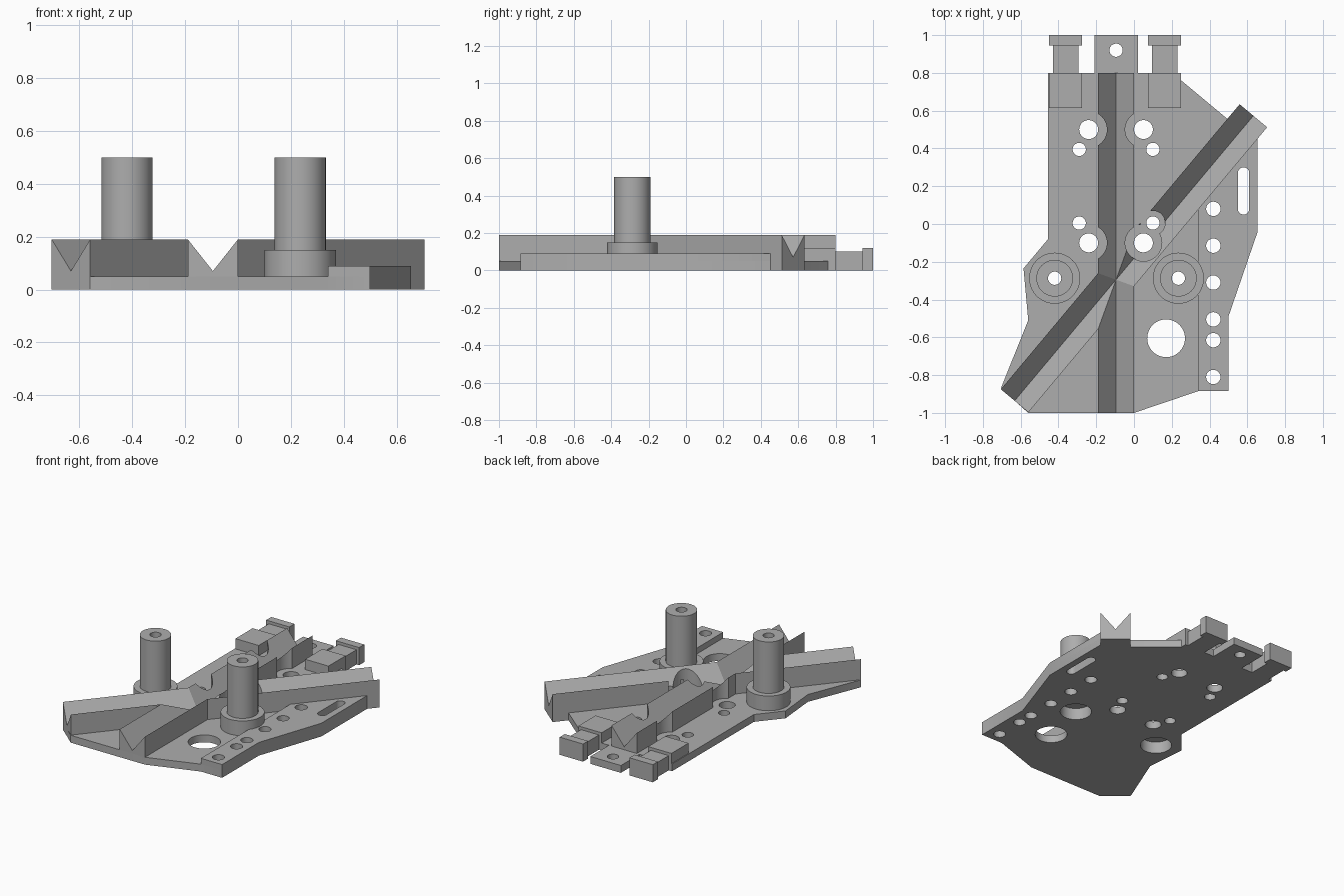
import bpy, bmesh, math
from mathutils import Matrix, Vector

if "Cube" in bpy.data.objects:
    bpy.data.objects.remove(bpy.data.objects["Cube"])

grey = bpy.data.materials.new("machined grey")
grey.use_nodes = True
colour = (0.42, 0.42, 0.42, 1)
grey.diffuse_color = colour
grey.node_tree.nodes["Principled BSDF"].inputs["Base Color"].default_value = colour


def finish(name, bm):
    bmesh.ops.recalc_face_normals(bm, faces=bm.faces)
    mesh = bpy.data.meshes.new(name)
    bm.to_mesh(mesh)
    bm.free()
    mesh.materials.append(grey)
    ob = bpy.data.objects.new(name, mesh)
    bpy.context.collection.objects.link(ob)
    return ob


def add_prism(bm, outline, z0, z1):
    face = bm.faces.new([bm.verts.new((x, y, z0)) for x, y in outline])
    top = bmesh.ops.extrude_face_region(bm, geom=[face])["geom"]
    verts = [v for v in top if isinstance(v, bmesh.types.BMVert)]
    bmesh.ops.translate(bm, verts=verts, vec=(0, 0, z1 - z0))


def add_box(bm, x0, x1, y0, y1, z0, z1):
    add_prism(bm, [(x0, y0), (x1, y0), (x1, y1), (x0, y1)], z0, z1)


def circle(x, y, r, n=48):
    return [(x + r * math.cos(math.tau * i / n), y + r * math.sin(math.tau * i / n))
            for i in range(n)]


def prism(name, outline, z0, z1):
    bm = bmesh.new()
    add_prism(bm, outline, z0, z1)
    return finish(name, bm)


def sweep(name, profile, start, end):
    """Run an upright profile (across, height) straight from start to end."""
    bm = bmesh.new()
    a, b = Vector((*start, 0)), Vector((*end, 0))
    length = (b - a).length
    add_prism(bm, profile, 0, length)
    along = (b - a).normalized()
    across = along.cross(Vector((0, 0, 1)))
    frame = Matrix((across, (0, 0, 1), along)).transposed().to_4x4()
    bmesh.ops.transform(bm, matrix=Matrix.Translation(a) @ frame, verts=bm.verts)
    return finish(name, bm)


def cut(ob, *cutters):
    for cutter in cutters:
        mod = ob.modifiers.new("cut", "BOOLEAN")
        mod.operation = "DIFFERENCE"
        mod.solver = "EXACT"
        mod.use_self = True
        mod.object = cutter
        bpy.context.view_layer.objects.active = ob
        bpy.ops.object.modifier_apply(modifier=mod.name)


TOP, VALLEY, HALF, FLOOR, STEP = 0.19, 0.07, 0.095, 0.05, 0.09

# Base plate and raised side strip
plate = prism("base_plate", [
    (-0.455, 0.8), (-0.455, -0.08), (-0.585, -0.235), (-0.56, -0.51),
    (-0.705, -0.87), (-0.56, -1), (0, -1), (0.34, -0.885), (0.5, -0.885),
    (0.5, -0.49), (0.655, -0.04), (0.655, 0.45), (0.49, 0.56), (0.25, 0.76),
    (0.25, 0.8), (0.02, 0.8), (0.02, 1), (-0.21, 1), (-0.21, 0.8)], 0, FLOOR)
strip = prism("side_strip", [
    (0.34, -0.885), (0.5, -0.885), (0.5, -0.49), (0.655, -0.04),
    (0.655, 0.45), (0.65, 0.47), (0.34, 0.1)], 0, STEP)

# Two crossing rails with V grooves
rail_profile = [(-HALF, 0), (HALF, 0), (HALF, TOP), (0, VALLEY), (-HALF, TOP)]
groove_profile = [(0, VALLEY), (HALF * 1.1, VALLEY + 0.132), (-HALF * 1.1, VALLEY + 0.132)]
paths = {"long": ((-0.095, -1), (-0.095, 0.8)),
         "diagonal": ((-0.632, -0.936), (0.632, 0.573))}
rails = {k: sweep(k + "_rail", rail_profile, *p) for k, p in paths.items()}
grooves = {k: sweep(k + "_groove_cutter", groove_profile, *p) for k, p in paths.items()}
cut(rails["long"], grooves["diagonal"])
cut(rails["diagonal"], grooves["long"])

# Through holes, slot and screw-head clearances
big_holes = [(x, y) for x in (-0.24, 0.05) for y in (0.5, -0.1)]
small_holes = [(x, y) for x in (-0.29, 0.1) for y in (0.395, 0.005)]
strip_holes = [(0.42, y) for y in (0.08, -0.115, -0.31, -0.505, -0.615, -0.81)]
holes = bmesh.new()
for places, r in ((big_holes, 0.05), (small_holes, 0.035), (strip_holes, 0.038),
                  ([(-0.095, 0.92)], 0.035), ([(0.17, -0.605)], 0.1)):
    for x, y in places:
        add_prism(holes, circle(x, y, r), -0.1, 0.4)
arc = circle(0, 0, 0.03)
slot = [(0.58 + x, (0.27 if i < 24 else 0.08) + y) for i, (x, y) in enumerate(arc)]
add_prism(holes, slot, -0.1, 0.4)
hole_cutter = finish("hole_cutter", holes)

clear = bmesh.new()
for x, y in big_holes:
    add_prism(clear, circle(x, y, 0.097), FLOOR, 0.4)
clearance_cutter = finish("clearance_cutter", clear)
relief_cutter = prism("relief_cutter", circle(0.1, 0.005, 0.065), FLOOR, 0.4)
for rail in rails.values():
    cut(rail, clearance_cutter, relief_cutter, hole_cutter)

# Hollow posts on round bosses, counterbored from below
posts, temporary = [], []
for side, x in (("right", -0.42), ("left", 0.235)):
    y = -0.287
    boss = prism(side + "_boss", circle(x, y, 0.135, 64), 0.01, 0.15)
    post = prism(side + "_post", circle(x, y, 0.097, 64), 0.13, 0.5)
    bore = prism(side + "_bore_cutter", circle(x, y, 0.035), -0.1, 0.7)
    pocket = prism(side + "_pocket_cutter", circle(x, y, 0.098), -0.1, 0.08)
    for ob in (boss, post, plate):
        cut(ob, pocket, bore)
    posts += [boss, post]
    temporary += [bore, pocket]
cut(plate, hole_cutter)
cut(strip, hole_cutter)

# Stepped lugs at the back
lugs = []
for side, s in (("right", -1), ("left", 1)):
    bm = bmesh.new()
    for inner, outer, y0, y1, z in ((0.175, 0.35, 0.615, 0.8, 0.12),
                                    (0.195, 0.33, 0.8, 0.945, 0.1),
                                    (0.175, 0.35, 0.945, 1, 0.12)):
        x0, x1 = sorted((-0.1 + s * inner, -0.1 + s * outer))
        add_box(bm, x0, x1, y0, y1, 0, z)
    lugs.append(finish(side + "_lug", bm))

for ob in [hole_cutter, clearance_cutter, relief_cutter, *grooves.values(), *temporary]:
    bpy.data.objects.remove(ob)

# Smooth round walls, sharp edges elsewhere
bpy.ops.object.select_all(action="DESELECT")
for ob in [plate, strip, *rails.values(), *posts, *lugs]:
    ob.select_set(True)
bpy.context.view_layer.objects.active = plate
bpy.ops.object.shade_smooth_by_angle(angle=math.radians(30))
